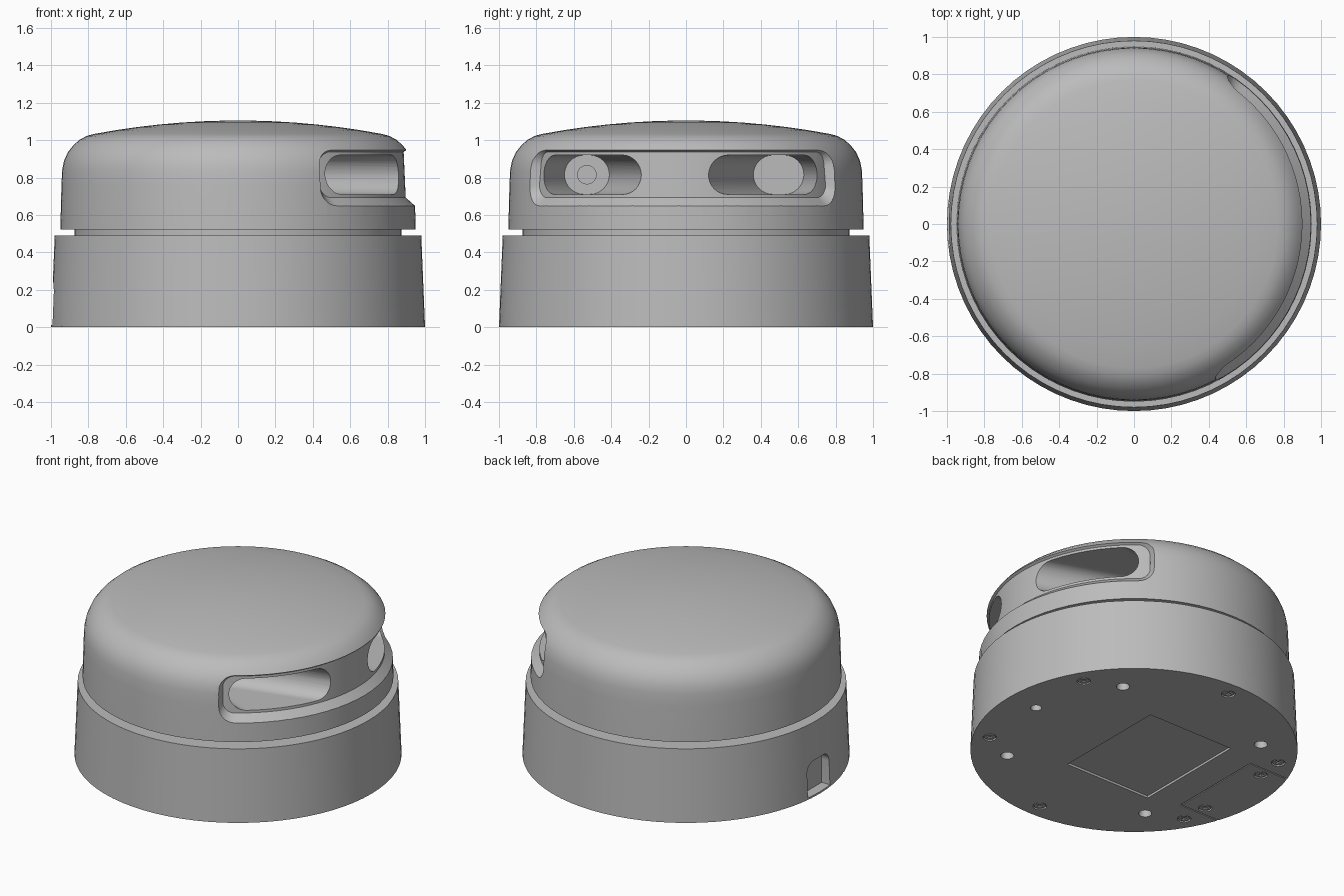
import bpy, bmesh
from math import sin, cos, pi, radians
from mathutils import Vector

cube = bpy.data.objects.get("Cube")
if cube:
    bpy.data.objects.remove(cube, do_unlink=True)

GREY = (0.5, 0.5, 0.5, 1)
plastic = bpy.data.materials.new("grey plastic")
plastic.use_nodes = True
plastic.diffuse_color = GREY
plastic.node_tree.nodes["Principled BSDF"].inputs["Base Color"].default_value = GREY


def add_object(name, bm):
    bmesh.ops.recalc_face_normals(bm, faces=bm.faces)
    mesh = bpy.data.meshes.new(name)
    bm.to_mesh(mesh)
    bm.free()
    mesh.materials.append(plastic)
    obj = bpy.data.objects.new(name, mesh)
    bpy.context.collection.objects.link(obj)
    return obj


def activate(obj):
    bpy.ops.object.select_all(action='DESELECT')
    obj.select_set(True)
    bpy.context.view_layer.objects.active = obj


def smooth(obj):
    activate(obj)
    bpy.ops.object.shade_smooth_by_angle(angle=radians(28))


def cut(obj, cutter):
    """Subtract a cutter and throw it away."""
    cutter.hide_render = True
    mod = obj.modifiers.new("cut", 'BOOLEAN')
    mod.operation = 'DIFFERENCE'
    mod.solver = 'EXACT'
    mod.object = cutter
    activate(obj)
    bpy.ops.object.modifier_apply(modifier=mod.name)
    bpy.data.objects.remove(cutter, do_unlink=True)


def lathe(name, profile, steps=72):
    """Turn (radius, height) points about z; both ends are closed."""
    bm = bmesh.new()
    rings = [[bm.verts.new((r * cos(2 * pi * i / steps), r * sin(2 * pi * i / steps), z))
              for i in range(steps)] for r, z in profile]
    for a, b in zip(rings, rings[1:]):
        for i in range(steps):
            j = (i + 1) % steps
            bm.faces.new((a[i], a[j], b[j], b[i]))
    bm.faces.new(rings[0])
    bm.faces.new(rings[-1])
    return add_object(name, bm)


def box(name, x, y, z):
    bm = bmesh.new()
    bmesh.ops.create_cube(bm, size=1)
    for v in bm.verts:
        v.co = [lo + (c + 0.5) * (hi - lo) for c, (lo, hi) in zip(v.co, (x, y, z))]
    return add_object(name, bm)


def disc(name, x, y, z, r, depth, r_top=None):
    """Upright cylinder or cone whose foot is at z."""
    obj = lathe(name, [(r, 0), (r if r_top is None else r_top, depth)], 24)
    obj.location = (x, y, z)
    bpy.context.view_layer.update()
    return obj


def columns(w, h, c, mid=28, corner=8):
    """Rounded rectangle as (offset, half height) columns from -w to w."""
    arc = [(w - c + c * cos(t), max(h - c + c * sin(t), 0.004))
           for t in (pi / 2 * i / corner for i in range(corner + 1))]
    left = [(-u, v) for u, v in arc]
    span = w - c
    middle = [(-span + 2 * span * i / mid, h) for i in range(1, mid)]
    return left + middle + arc[::-1]


def ruled_cutter(name, inner, surface, reach):
    """Solid between two outlines given as (low, high) pairs, stretched outwards."""
    bm = bmesh.new()
    cols = []
    for (a, b), (c, d) in zip(inner, surface):
        pts = (a, b, b + (d - b) * reach, a + (c - a) * reach)
        cols.append([bm.verts.new(p) for p in pts])
    for p, q in zip(cols, cols[1:]):
        for i in range(4):
            j = (i + 1) % 4
            bm.faces.new((p[i], p[j], q[j], q[i]))
    bm.faces.new(cols[0])
    bm.faces.new(cols[-1])
    return add_object(name, bm)


def wrap(cols, angle, z, r_low, r_high):
    """Bend columns around the z axis."""
    pairs = []
    for u, h in cols:
        a = radians(angle) + u / r_low
        pairs.append((Vector((r_low * cos(a), r_low * sin(a), z - h)),
                      Vector((r_high * cos(a), r_high * sin(a), z + h))))
    return pairs


# Base housing with the narrow neck
base = lathe("base_housing", [(1, 0), (0.98, 0.49), (0.875, 0.49), (0.875, 0.54)])

# Domed cap
shell = [(0.95, 0.522), (0.944, 0.76), (0.94, 0.84), (0.93, 0.89), (0.91, 0.935),
         (0.88, 0.973), (0.845, 1.003), (0.81, 1.022), (0.77, 1.033)]
dome = [(0.77 * k, 1.033 + 0.072 * (1 - k * k)) for k in (0.85, 0.7, 0.55, 0.4, 0.25, 0.1, 0.02)]
cap = lathe("domed_cap", shell + dome)

# Sunken band around one side of the cap
arc = radians(58.7)
band_floor = wrap(columns(arc * 0.897, 0.122, 0.075), -2.3, 0.815, 0.897, 0.886)
band_rim = wrap(columns(arc * 0.945 + 0.02, 0.16, 0.1), -2.3, 0.81, 0.945, 0.935)
cut(cap, ruled_cutter("band_cutter", band_floor, band_rim, 2.2))

# Two rounded windows that narrow towards the optics
BACK = 0.2
for angle, half, y, width in ((-37.1, 21.5, -0.53, 0.12), (29.85, 22.05, 0.495, 0.135)):
    deep = [(Vector((BACK, y + u, 0.815 - h)), Vector((BACK, y + u, 0.815 + h)))
            for u, h in columns(width, 0.105, 0.105)]
    mouth = wrap(columns(radians(half) * 0.89, 0.105, 0.105), angle, 0.815, 0.89, 0.89)
    cut(cap, ruled_cutter("window_cutter", deep, mouth, 1.12))
smooth(cap)

# Small round emitter at the back of the first window
emitter = disc("emitter_lens", BACK - 0.01, -0.53, 0.815, 0.052, 0.04)
emitter.rotation_euler = (0, pi / 2, 0)
smooth(emitter)

# Cable opening with rounded top corners
opening = [(Vector((-0.93, u, 0.012)), Vector((-0.93, u, 0.12 + h)))
           for u, h in columns(0.117, 0.12, 0.07, 4)]
outside = [(a + Vector((-0.1, 0, 0)), b + Vector((-0.1, 0, 0))) for a, b in opening]
cut(base, ruled_cutter("cable_cutter", opening, outside, 1))

# Shallow label recess underneath
cut(base, box("label_cutter", (-0.44, 0.2), (-0.395, 0.395), (-0.1, 0.015)))

# Thin seam of the cable cover
cut(base, box("seam_cutter", (-0.656, -0.648), (-0.33, 0.33), (-0.1, 0.006)))
for side in (-1, 1):
    y = 0.33 * side
    cut(base, box("seam_cutter", (-1.1, -0.648), (y - 0.004, y + 0.004), (-0.1, 0.006)))

# Mounting holes
holes = [(sx * 0.55, sy * 0.55, 0.042) for sx in (-1, 1) for sy in (-1, 1)] + [(0.79, 0.01, 0.035)]
for x, y, r in holes:
    cut(base, disc("hole_cutter", x, y, -0.01, r, 0.07, r * 0.8))

# Cross-head screws in round pockets
spots = [(0.895 * cos(pi / 6 + pi / 3 * i), 0.895 * sin(pi / 6 + pi / 3 * i)) for i in range(6)]
spots += [(-0.79, 0.265), (-0.79, -0.265)]
head = disc("screw", 0, 0, 0, 0.034, 0.02)
cut(head, box("cross_cutter", (-0.022, 0.022), (-0.006, 0.006), (-0.1, 0.012)))
cut(head, box("cross_cutter", (-0.006, 0.006), (-0.022, 0.022), (-0.1, 0.012)))
for i, (x, y) in enumerate(spots):
    cut(base, disc("pocket_cutter", x, y, -0.01, 0.042, 0.022))
    screw = head if i == 0 else head.copy()
    if i:
        screw.name = f"screw_{i + 1}"
        bpy.context.collection.objects.link(screw)
    screw.location = (x, y, 0.003)
smooth(base)
